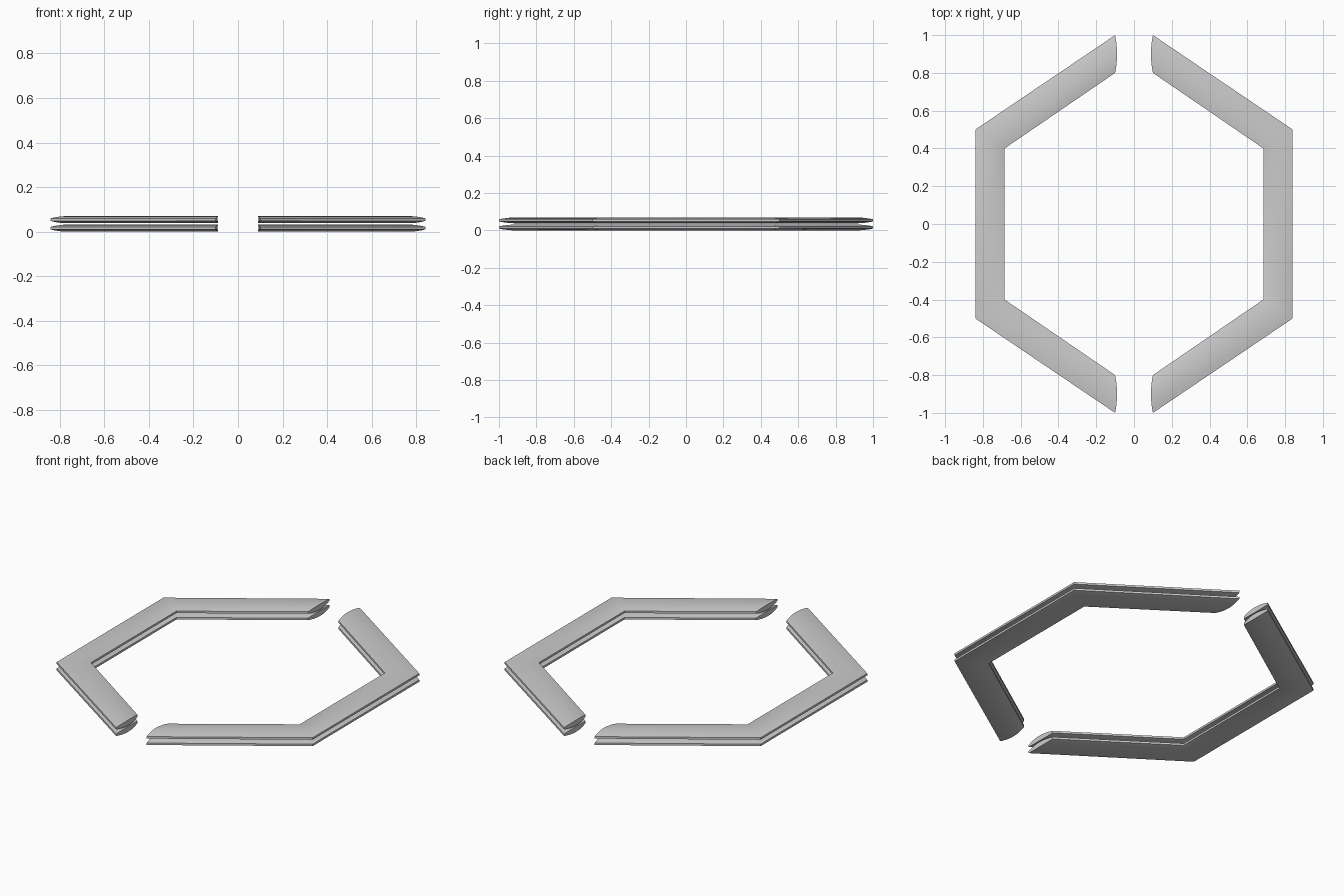
import bpy, bmesh, math

if "Cube" in bpy.data.objects:
    bpy.data.objects.remove(bpy.data.objects["Cube"])

OUTER = [(0.10, 1.0), (0.84, 0.5), (0.84, -0.5), (0.10, -1.0)]
INNER = [(0.10, 0.8), (0.685, 0.4), (0.685, -0.4), (0.10, -0.8)]
N = 12          # steps across the width
EDGE, MID = 0.006, 0.016   # half thickness at rim and centre


def section(i):
    """Closed lens-shaped section at path corner i; the end sections bow outwards."""
    (ox, oy), (ix, iy) = OUTER[i], INNER[i]
    pts = []
    for side in (1, -1):
        for k in range(N + 1):
            t = k / N if side == 1 else 1 - k / N
            bulge = 1 - (2 * t - 1) ** 2
            h = EDGE + (MID - EDGE) * bulge
            dx = -0.01 * bulge if i in (0, 3) else 0
            pts.append((ox + (ix - ox) * t + dx, oy + (iy - oy) * t, side * h))
    return pts


def half_frame(name, sign, z):
    bm = bmesh.new()
    rings = [[bm.verts.new((sign * x, y, h + z)) for x, y, h in section(i)]
             for i in range(4)]
    n = len(rings[0])
    for a, b in zip(rings, rings[1:]):
        for k in range(n):
            bm.faces.new((a[k], a[(k + 1) % n], b[(k + 1) % n], b[k]))
    bm.faces.new(rings[0])
    bm.faces.new(rings[-1])
    bmesh.ops.recalc_face_normals(bm, faces=bm.faces)
    me = bpy.data.meshes.new(name)
    bm.to_mesh(me)
    bm.free()
    ob = bpy.data.objects.new(name, me)
    bpy.context.collection.objects.link(ob)
    bpy.ops.object.select_all(action='DESELECT')
    ob.select_set(True)
    bpy.context.view_layer.objects.active = ob
    bpy.ops.object.shade_smooth_by_angle(angle=math.radians(30))


# two stacked layers of two facing half frames
for side, sign in (("right", 1), ("left", -1)):
    for layer, z in (("lower", MID), ("upper", 0.07 - MID)):
        half_frame(f"{side}_{layer}_bracket", sign, z)
